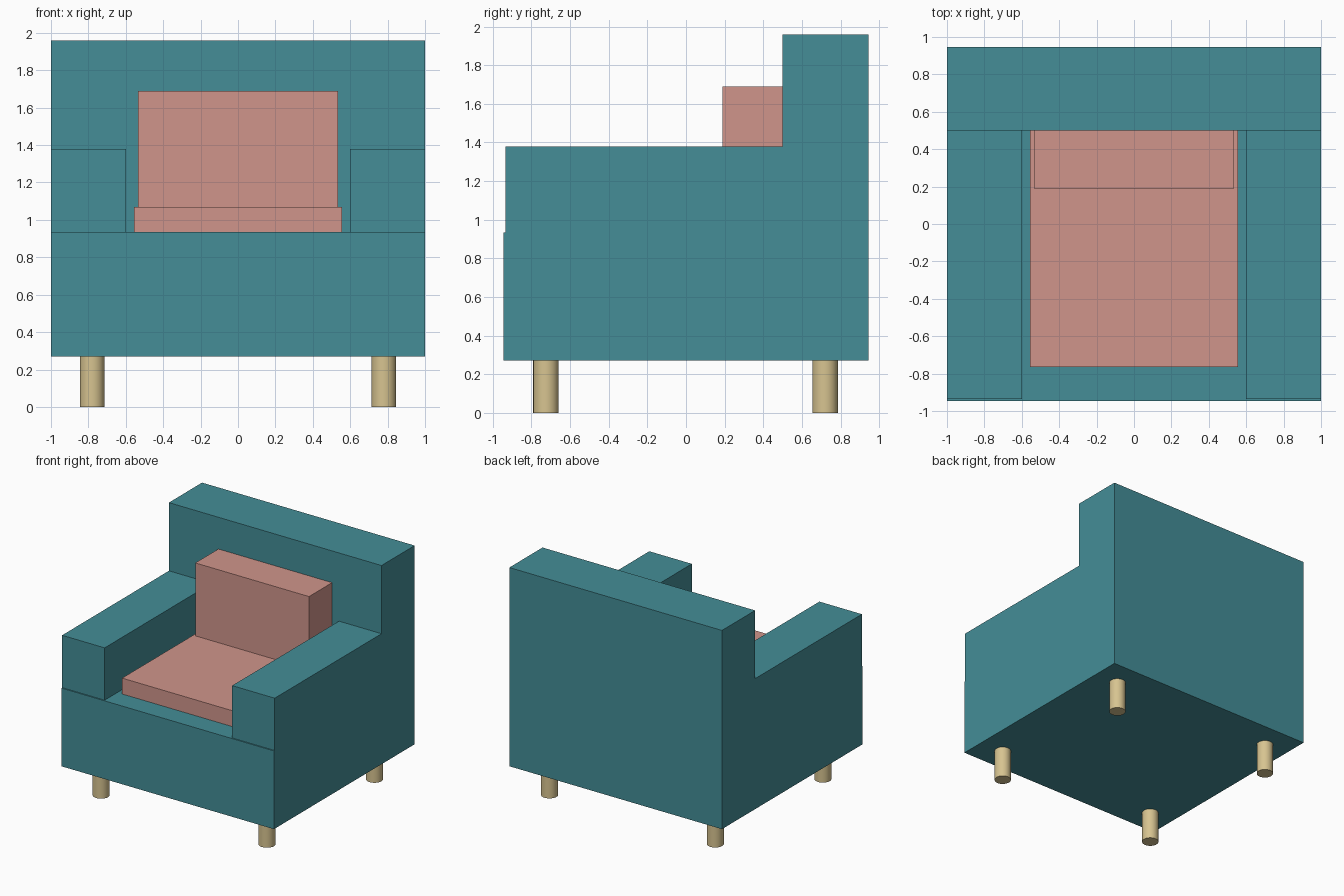
import bpy
import math

default = bpy.data.objects.get("Cube")
if default:
    bpy.data.objects.remove(default, do_unlink=True)


def make_material(name, rgb):
    mat = bpy.data.materials.new(name)
    mat.use_nodes = True
    color = (*rgb, 1.0)
    mat.diffuse_color = color
    mat.node_tree.nodes["Principled BSDF"].inputs["Base Color"].default_value = color
    return mat


teal = make_material("teal upholstery", (0.058, 0.27, 0.31))
pink = make_material("pink cushion", (0.63, 0.30, 0.26))
wood = make_material("pale wood", (0.68, 0.55, 0.28))


def box(name, low, high, mat):
    """Axis-aligned box between two corners."""
    center = [(a + b) / 2 for a, b in zip(low, high)]
    bpy.ops.mesh.primitive_cube_add(size=1, location=center)
    obj = bpy.context.object
    obj.name = name
    obj.scale = [b - a for a, b in zip(low, high)]
    bpy.ops.object.transform_apply(location=False, rotation=False, scale=True)
    obj.data.materials.append(mat)
    return obj


HALF_DEPTH = 0.945
BASE_BOTTOM, BASE_TOP = 0.27, 0.935
BACK_FRONT = 0.5
SEAT_TOP = 1.07

# Upholstered frame
box("base", (-1, -HALF_DEPTH, BASE_BOTTOM), (1, HALF_DEPTH, BASE_TOP), teal)
box("backrest", (-1, BACK_FRONT, BASE_TOP), (1, HALF_DEPTH, 1.96), teal)
box("right_armrest", (-1, -0.935, BASE_TOP), (-0.6, BACK_FRONT, 1.38), teal)
box("left_armrest", (0.6, -0.935, BASE_TOP), (1, BACK_FRONT, 1.38), teal)

# Cushions
box("seat_cushion", (-0.555, -0.765, BASE_TOP), (0.555, BACK_FRONT, SEAT_TOP), pink)
box("back_cushion", (-0.535, 0.19, SEAT_TOP), (0.535, BACK_FRONT, 1.69), pink)

# Round legs
for side, x in (("right", -0.78), ("left", 0.78)):
    for end, y in (("front", -0.725), ("back", 0.72)):
        bpy.ops.mesh.primitive_cylinder_add(
            vertices=32, radius=0.066, depth=BASE_BOTTOM,
            location=(x, y, BASE_BOTTOM / 2))
        leg = bpy.context.object
        leg.name = f"{end}_{side}_leg"
        leg.data.materials.append(wood)
        bpy.ops.object.shade_smooth_by_angle(angle=math.radians(30))
